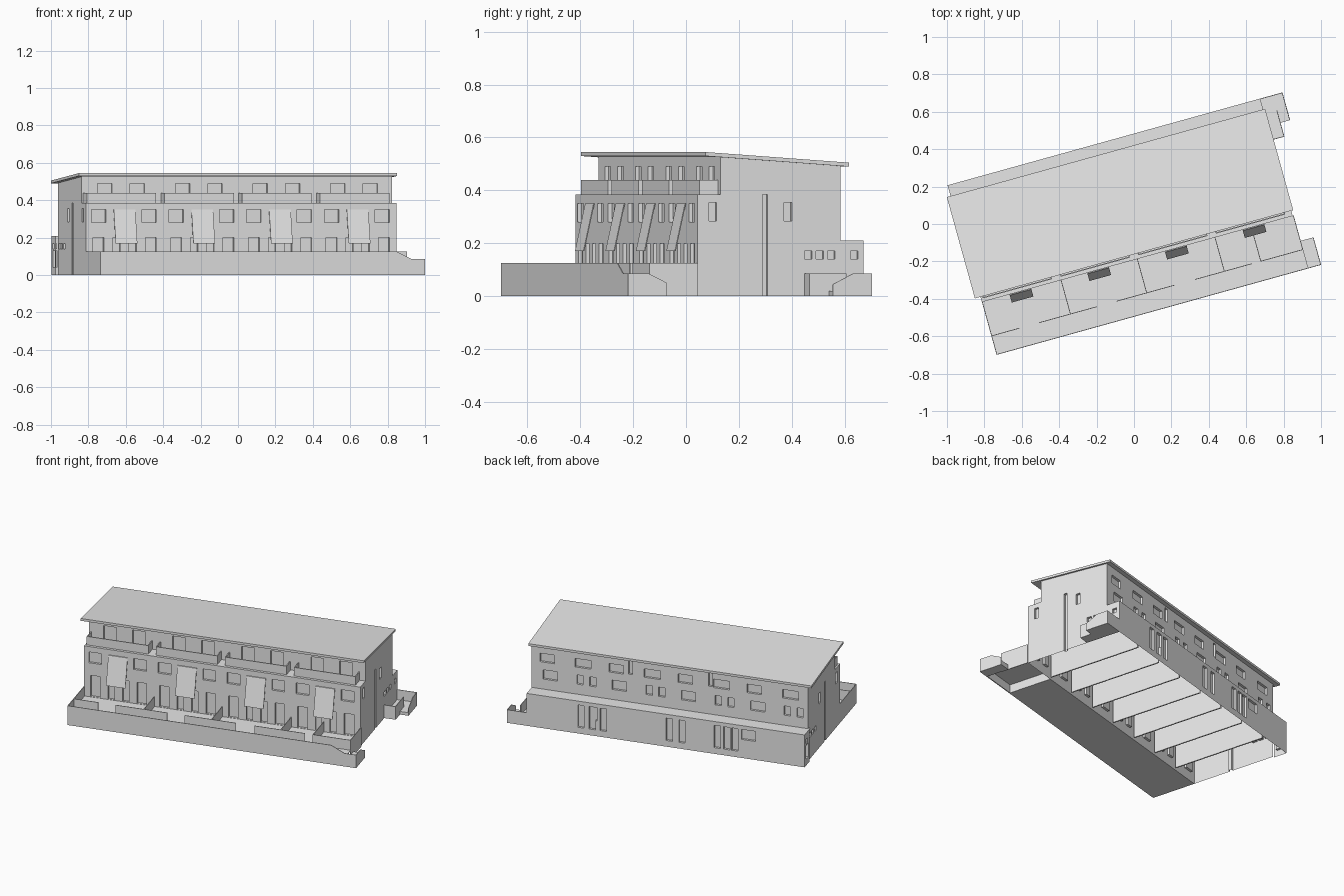
import bpy, bmesh, math
from mathutils import Matrix, Vector

cube = bpy.data.objects.get("Cube")
if cube:
    bpy.data.objects.remove(cube, do_unlink=True)

# One plain grey for everything
grey = bpy.data.materials.new("plain grey")
grey.use_nodes = True
grey.diffuse_color = (0.8, 0.8, 0.8, 1)
grey.node_tree.nodes["Principled BSDF"].inputs["Base Color"].default_value = (0.8, 0.8, 0.8, 1)

# The building is turned on its site: u runs along it, v across it
TURN = Matrix.Rotation(math.radians(15.5), 4, 'Z')


def finish(bm, name):
    bm.transform(TURN)
    mesh = bpy.data.meshes.new(name)
    bm.to_mesh(mesh)
    bm.free()
    mesh.materials.append(grey)
    obj = bpy.data.objects.new(name, mesh)
    bpy.context.collection.objects.link(obj)
    return obj


def prism(name, points, offset):
    """Polygon pushed along an offset into a closed solid."""
    bm = bmesh.new()
    face = bm.faces.new([bm.verts.new(p) for p in points])
    new = bmesh.ops.extrude_face_region(bm, geom=[face])["geom"]
    bmesh.ops.translate(bm, vec=offset, verts=[g for g in new if isinstance(g, bmesh.types.BMVert)])
    bmesh.ops.recalc_face_normals(bm, faces=bm.faces)
    return finish(bm, name)


def box(name, u0, u1, v0, v1, z0, z1):
    return prism(name, [(u0, v0, z0), (u1, v0, z0), (u1, v1, z0), (u0, v1, z0)], (0, 0, z1 - z0))


def wall(name, axis, pos, out, a0, a1, z0, z1, openings, depth=0.015):
    """Flat wall with recessed openings (a0, a1, z0, z1); out is +1 or -1."""
    avals = sorted({a0, a1, *[o[0] for o in openings], *[o[1] for o in openings]})
    zvals = sorted({z0, z1, *[o[2] for o in openings], *[o[3] for o in openings]})

    def point(a, z, d):
        n = pos - out * d
        return (a, n, z) if axis == 'u' else (n, a, z)

    def cell(i, j):
        a, z = (avals[i] + avals[i + 1]) / 2, (zvals[j] + zvals[j + 1]) / 2
        return depth if any(o[0] < a < o[1] and o[2] < z < o[3] for o in openings) else 0

    bm = bmesh.new()

    def quad(*pts):
        bm.faces.new([bm.verts.new(p) for p in pts])

    na, nz = len(avals) - 1, len(zvals) - 1
    for i in range(na):
        for j in range(nz):
            d = cell(i, j)
            l, r, b, t = avals[i], avals[i + 1], zvals[j], zvals[j + 1]
            quad(point(l, b, d), point(r, b, d), point(r, t, d), point(l, t, d))
            if i + 1 < na and cell(i + 1, j) != d:
                e = cell(i + 1, j)
                quad(point(r, b, d), point(r, b, e), point(r, t, e), point(r, t, d))
            if j + 1 < nz and cell(i, j + 1) != d:
                e = cell(i, j + 1)
                quad(point(l, t, d), point(r, t, d), point(r, t, e), point(l, t, e))
    bmesh.ops.remove_doubles(bm, verts=bm.verts, dist=1e-5)
    bmesh.ops.recalc_face_normals(bm, faces=bm.faces)
    total = sum((f.normal * f.calc_area() for f in bm.faces), Vector())
    if total[1 if axis == 'u' else 0] * out < 0:
        bmesh.ops.reverse_faces(bm, faces=bm.faces)
    return finish(bm, name)


L, R = -0.895, 0.829            # end walls
FRONT, BACK, REAR = -0.185, 0.377, 0.466
UPPER = -0.095                  # set-back top storey
UNIT = (R - L) / 4
starts = [L + i * UNIT for i in range(4)]


def per_unit(spans, z0, z1):
    return [(s + a, s + b, z0, z1) for s in starts for a, b in spans]


# Front walls: garden doors, first floor windows, balcony doors
wall("front_wall", 'u', FRONT, -1, L, R, 0, 0.385,
     per_unit([(0.04, 0.10), (0.15, 0.19), (0.24, 0.28), (0.33, 0.39)], 0.062, 0.20)
     + per_unit([(0.03, 0.11), (0.31, 0.39)], 0.28, 0.35))
wall("upper_front_wall", 'u', UPPER, -1, L, R, 0.385, 0.538,
     per_unit([(0.09, 0.17), (0.27, 0.35)], 0.39, 0.49))

# Back walls: projecting ground floor and the storeys above
wall("rear_ground_wall", 'u', REAR, 1, L - 0.01, R, 0, 0.21,
     [(c - 0.02, c + 0.02, 0.04, 0.185) for c in (0.49, 0.42, 0.35, -0.06, -0.14, -0.36, -0.42, -0.47)]
     + [(0.39, 0.40, 0.10, 0.185), (-0.60, -0.51, 0.12, 0.185)])
wall("rear_upper_wall", 'u', BACK, 1, L, R, 0.21, 0.503,
     per_unit([(0.03, 0.07), (0.11, 0.15), (0.27, 0.36)], 0.275, 0.335)
     + per_unit([(0.06, 0.16), (0.29, 0.38)], 0.385, 0.44)
     + [(0.20, 0.225, 0.39, 0.48), (-0.30, -0.275, 0.39, 0.48)])
box("rear_ledge", L - 0.01, R, BACK - 0.01, REAR, 0.206, 0.21)

# End walls with a full-height slot and small high windows
row = [(0.235 + 0.045 * i, 0.265 + 0.045 * i, 0.14, 0.17) for i in range(5)]
for name, u, out in (("right_end", L, -1), ("left_end", R, 1)):
    wall(name + "_wall", 'v', u, out, FRONT, BACK, 0, 0.385,
         [(0.07, 0.09, 0, 0.385), (0.155, 0.185, 0.285, 0.355), (-0.14, -0.11, 0.285, 0.355)] + row[:3])
    g = u - 0.01 if out < 0 else u
    wall(name + "_rear_wall", 'v', g, out, BACK, REAR, 0, 0.21,
         row[4:] + ([(0.40, 0.44, 0.04, 0.13)] if out < 0 else []))
    prism(name + "_gable", [(u, UPPER, 0.385), (u, BACK, 0.385), (u, BACK, 0.503), (u, UPPER, 0.538)],
          (-out * 0.004, 0, 0))

# Single-pitch roof slab
prism("roof", [(-0.926, -0.156, 0.53), (-0.926, 0.406, 0.49), (-0.926, 0.406, 0.505), (-0.926, -0.156, 0.545)],
      (1.766, 0, 0))

# Party walls inside the open base
for i in range(1, 8):
    u = L + i * UNIT / 2
    box("party_wall", u - 0.004, u + 0.004, FRONT + 0.016, REAR - 0.016, 0, 0.20)

# Balconies: floor, three-sided parapets, and slanted panels over the facade
box("balcony_floor", L, R, FRONT, UPPER, 0.379, 0.385)
T = 0.006
for s in starts:
    a, b = s + 0.01, s + 0.395
    box("balcony_parapet", a, b, -0.167, -0.167 + T, 0.385, 0.44)
    for u in (a, b - T):
        box("balcony_side", u, u + T, -0.167 + T, UPPER, 0.385, 0.44)
    c = s + 0.213
    prism("slanted_panel", [(c - 0.06, -0.230, 0.17), (c + 0.06, -0.230, 0.17),
                            (c + 0.06, -0.190, 0.35), (c - 0.06, -0.190, 0.35)], (0, 0.004, 0.001))

# Front gardens: raised floor, outer wall that steps down, inner wall with gates, dividers
YARD, TOP, EDGE, PATH = 0.06, 0.125, -0.478, -0.375
box("garden_floor", L, 0.60, EDGE, FRONT, 0, YARD)
box("garden_corner_floor", 0.60, 0.835, EDGE, FRONT, YARD - 0.006, YARD)
box("garden_corner_front", 0.60, 0.835, EDGE, EDGE + T, 0, YARD)
box("garden_ramp", 0.835, 0.906, EDGE, -0.325, 0, 0.03)
prism("garden_outer_wall", [(L, EDGE, 0), (0.906, EDGE, 0), (0.906, EDGE, 0.085), (0.833, EDGE, 0.085),
                            (0.75, EDGE, TOP), (L, EDGE, TOP)], (0, 0.004, 0))
prism("garden_ramp_wall", [(0.906, EDGE, 0), (0.906, -0.325, 0), (0.906, -0.325, 0.05),
                           (0.906, -0.397, 0.085), (0.906, EDGE, 0.085)], (-0.004, 0, 0))
box("garden_end_wall", L, L + 0.004, EDGE, FRONT, 0, TOP)
for a, b in ((L, -0.74), (-0.63, -0.31), (-0.20, 0.12), (0.235, 0.55), (0.60, 0.835)):
    box("garden_inner_wall", a, b, PATH, PATH + 0.004, YARD, TOP)
for u in (-0.456, -0.033, 0.398, 0.60):
    box("garden_divider", u - 0.002, u + 0.002, PATH, FRONT, YARD, TOP)
box("garden_left_wall", 0.831, 0.835, PATH, FRONT, 0, TOP)

# Small walled yard at the rear of the left end
H = 0.085
box("side_yard_floor", R, 0.90, 0.235, REAR, 0, 0.02)
box("side_yard_step", 0.90, 0.953, 0.312, REAR, 0, 0.02)
box("side_yard_front_wall", R, 0.90, 0.235, 0.239, 0, H)
box("side_yard_outer_wall", 0.896, 0.90, 0.239, 0.38, 0, H)
box("side_yard_back_wall", R, 0.953, REAR - 0.004, REAR, 0, H)
prism("side_yard_sloped_wall", [(0.953, 0.312, 0), (0.953, REAR, 0), (0.953, REAR, H),
                                (0.953, 0.39, H), (0.953, 0.312, 0.045)], (-0.004, 0, 0))
